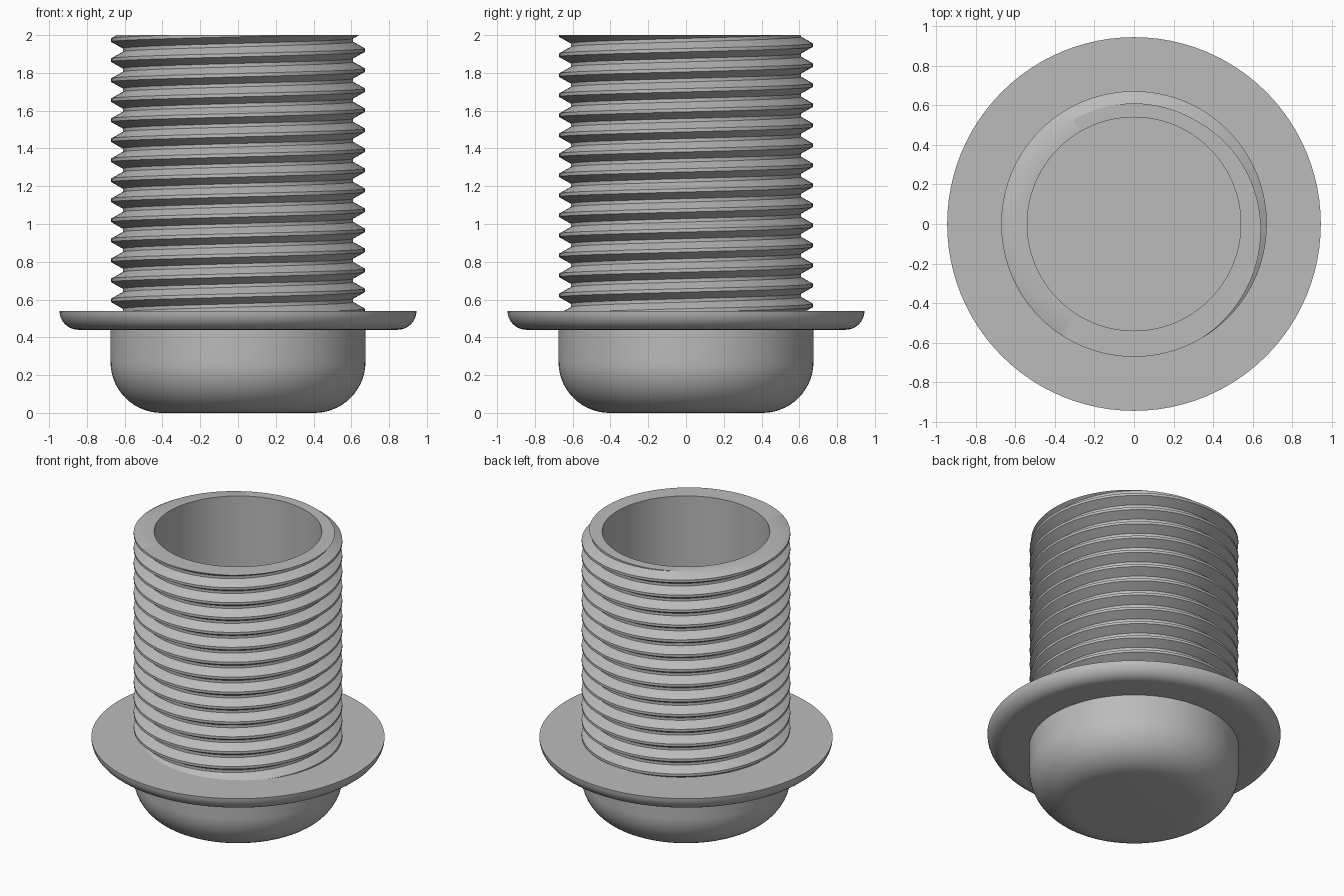
import bpy, bmesh
from math import sin, cos, pi, radians
from mathutils import Vector

cube = bpy.data.objects.get("Cube")
if cube:
    bpy.data.objects.remove(cube)

SEGMENTS = 96
FLANGE_TOP = 0.54
TOP = 2.0

grey = bpy.data.materials.new("plain_grey")
grey.use_nodes = True
grey.diffuse_color = (0.5, 0.5, 0.5, 1)
grey.node_tree.nodes["Principled BSDF"].inputs["Base Color"].default_value = (0.5, 0.5, 0.5, 1)


def finish(bm, name):
    bmesh.ops.recalc_face_normals(bm, faces=bm.faces)
    for face in bm.faces:
        face.smooth = True
    mesh = bpy.data.meshes.new(name)
    bm.to_mesh(mesh)
    bm.free()
    mesh.set_sharp_from_angle(angle=radians(30))
    mesh.materials.append(grey)
    bpy.context.collection.objects.link(bpy.data.objects.new(name, mesh))


def arc(radius, centre_r, centre_z, steps):
    """Quarter round from straight down to straight out."""
    return [(centre_r + radius * sin(a), centre_z - radius * cos(a))
            for a in (pi / 2 * i / steps for i in range(steps + 1))]


# Rounded cap and flange, turned as one solid
profile = [(0, 0)] + arc(0.27, 0.405, 0.27, 14) + [(0.675, 0.44)]
profile += arc(0.1, 0.845, FLANGE_TOP, 8) + [(0, FLANGE_TOP)]
bm = bmesh.new()
verts = [bm.verts.new((r, 0, z)) for r, z in profile]
edges = [bm.edges.new(pair) for pair in zip(verts, verts[1:])]
bmesh.ops.spin(bm, geom=verts + edges, cent=(0, 0, 0), axis=(0, 0, 1),
               angle=2 * pi, steps=SEGMENTS)
bmesh.ops.remove_doubles(bm, verts=bm.verts, dist=1e-4)
finish(bm, "cap_and_flange")

# Right-handed helical thread: crest, upper flank, root, lower flank
PITCH, CREST, ROOT = 0.106, 0.672, 0.61
TURNS = 18
section = [(CREST, -0.009), (CREST, 0.009), (ROOT, 0.044), (ROOT, 0.062)]
start = TOP - 15.75 * PITCH
bm = bmesh.new()
rows = []
for i in range(TURNS * SEGMENTS):
    a = 2 * pi * i / SEGMENTS
    rise = start + PITCH * i / SEGMENTS
    rows.append([bm.verts.new((r * cos(a), r * sin(a), rise + dz)) for r, dz in section])
for i in range(len(rows) - SEGMENTS - 1):
    low = rows[i] + [rows[i + SEGMENTS][0]]
    high = rows[i + 1] + [rows[i + 1 + SEGMENTS][0]]
    for j in range(len(section)):
        bm.faces.new((low[j], high[j], high[j + 1], low[j + 1]))

# Trim the thread at the mouth and just under the flange face
for height, direction in ((TOP, 1), (FLANGE_TOP - 0.02, -1)):
    bmesh.ops.bisect_plane(bm, geom=bm.verts[:] + bm.edges[:] + bm.faces[:], dist=1e-6,
                           plane_co=(0, 0, height), plane_no=(0, 0, direction),
                           clear_outer=True)
bmesh.ops.delete(bm, geom=[v for v in bm.verts if not v.link_faces], context="VERTS")
outer_rim = [e for e in bm.edges if e.is_boundary
             and all(abs(v.co.z - TOP) < 1e-4 for v in e.verts)]

# Bore wall
BORE = 0.54
rings = []
for z in (TOP, FLANGE_TOP):
    rings.append([bm.verts.new((BORE * cos(2 * pi * i / SEGMENTS),
                                BORE * sin(2 * pi * i / SEGMENTS), z))
                  for i in range(SEGMENTS)])
upper, lower = rings
for i in range(SEGMENTS):
    k = (i + 1) % SEGMENTS
    bm.faces.new((upper[i], upper[k], lower[k], lower[i]))
inner_rim = [bm.edges.get((upper[i], upper[i - 1])) for i in range(SEGMENTS)]

# Flat mouth between bore and thread
bmesh.ops.triangle_fill(bm, edges=outer_rim + inner_rim, use_beauty=True,
                        normal=Vector((0, 0, 1)))
finish(bm, "threaded_tube")
